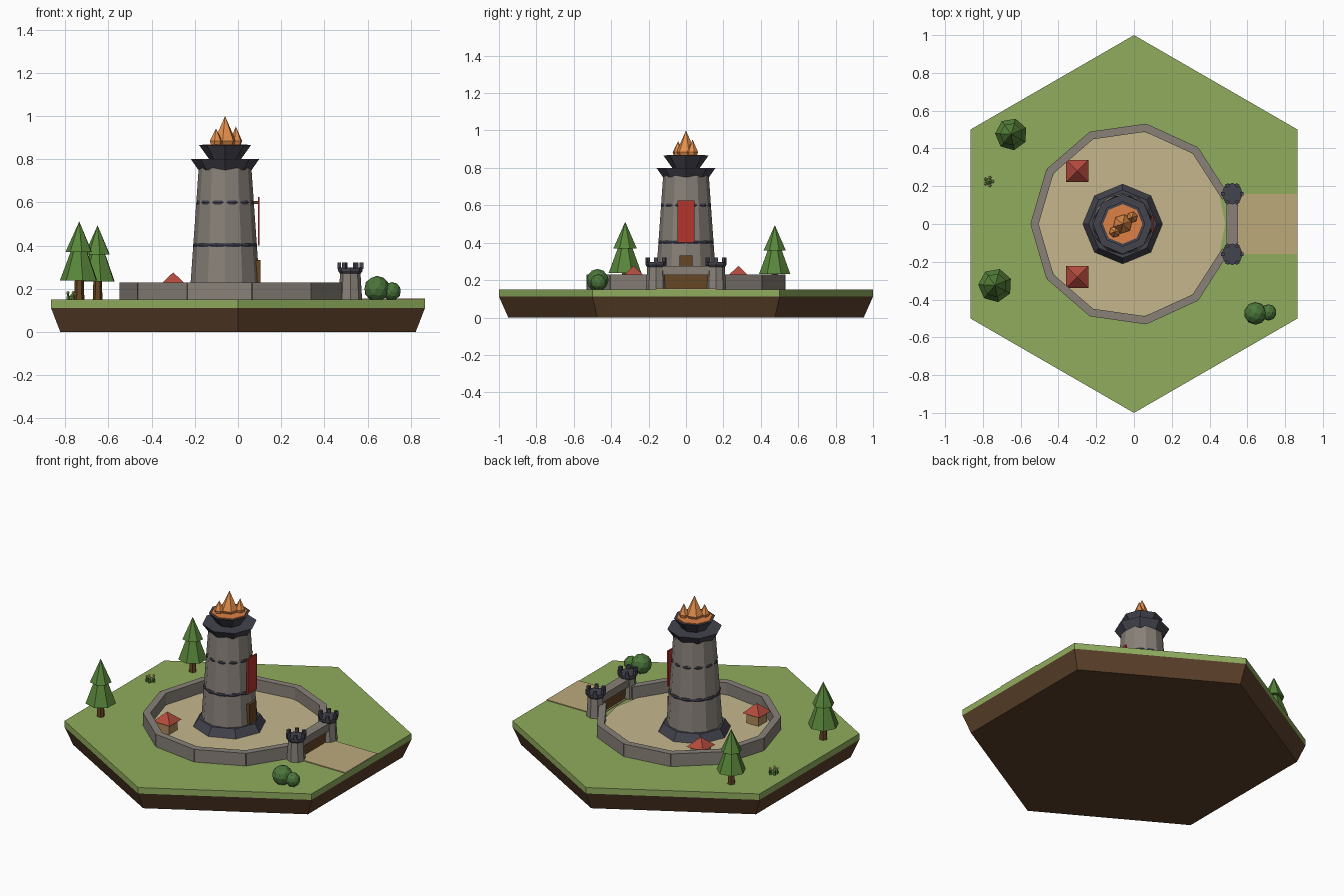
import bpy, bmesh, math, random
from mathutils import Vector

if "Cube" in bpy.data.objects:
    bpy.data.objects.remove(bpy.data.objects["Cube"])

random.seed(3)
MATS = {}

def mat(name, rgb):
    m = bpy.data.materials.new(name)
    m.diffuse_color = (*[c ** 2.2 for c in rgb], 1)
    m.use_nodes = True
    m.node_tree.nodes["Principled BSDF"].inputs["Base Color"].default_value = m.diffuse_color
    MATS[name] = m

for n, c in {
    "grass": (.56, .67, .37), "dirt": (.36, .26, .18), "sand": (.77, .71, .55),
    "path": (.73, .66, .48), "stone": (.53, .50, .47), "slate": (.27, .27, .31),
    "wood": (.40, .28, .16), "roof": (.70, .30, .25), "plaster": (.68, .54, .36),
    "cloth": (.70, .22, .19), "flame": (.90, .56, .30), "ember": (.87, .50, .28),
    "leaf": (.35, .52, .24), "bush": (.30, .46, .24), "petal": (.93, .83, .52),
}.items():
    mat(n, c)

def finish(bm, name, material):
    bmesh.ops.recalc_face_normals(bm, faces=bm.faces)
    me = bpy.data.meshes.new(name)
    bm.to_mesh(me)
    bm.free()
    ob = bpy.data.objects.new(name, me)
    me.materials.append(MATS[material])
    bpy.context.collection.objects.link(ob)
    return ob

def lathe(name, material, profile, sides, xy=(0, 0), turn=0.0):
    """Stack of polygon rings from (radius, z) points; radius 0 makes a tip."""
    bm = bmesh.new()
    rings = []
    for r, z in profile:
        count = sides if r > 0 else 1
        rings.append([bm.verts.new((xy[0] + r * math.cos(turn + math.tau * i / sides),
                                    xy[1] + r * math.sin(turn + math.tau * i / sides), z))
                      for i in range(count)])
    for a, b in zip(rings, rings[1:]):
        for i in range(sides):
            j = (i + 1) % sides
            quad = [a[i % len(a)], a[j % len(a)], b[j % len(b)], b[i % len(b)]]
            bm.faces.new(list(dict.fromkeys(quad)))
    for ring in (rings[0], rings[-1]):
        if len(ring) > 2:
            bm.faces.new(ring)
    return finish(bm, name, material)

def box(name, material, center, size, angle=0.0):
    bm = bmesh.new()
    bmesh.ops.create_cube(bm, size=1)
    bmesh.ops.scale(bm, vec=size, verts=bm.verts)
    ob = finish(bm, name, material)
    ob.location = center
    ob.rotation_euler.z = angle
    return ob

def ball(name, material, center, r, sub=2):
    bm = bmesh.new()
    bmesh.ops.create_icosphere(bm, subdivisions=sub, radius=r)
    ob = finish(bm, name, material)
    ob.location = center
    return ob

# Hexagonal ground tile
lathe("dirt_base", "dirt", [(.95, 0), (1, .112)], 6, turn=math.pi / 2)
lathe("grass_top", "grass", [(1, .112), (1, .15)], 6, turn=math.pi / 2)
lathe("courtyard", "sand", [(.495, .145), (.495, .156)], 16, (-.012, 0))
box("path", "path", (.68, 0, .15), (.37, .32, .01))

# Ring wall: ten straight sections, open at the gate
R, N = .515, 11
for k in range(1, N):
    a0, a1 = [math.tau * (k + d) / N for d in (-.5, .5)]
    p, q = [Vector((R * math.cos(a) - .012, R * math.sin(a), .189)) for a in (a0, a1)]
    d = q - p
    box(f"wall_section_{k}", "stone", (p + q) / 2, (d.length + .008, .042, .082),
        math.atan2(d.y, d.x))

# Gatehouse
box("gate_door", "wood", (.52, 0, .188), (.03, .23, .08))
box("gate_lintel", "stone", (.52, 0, .251), (.062, .25, .048))
for s in (-1, 1):
    c = (.52, .16 * s)
    lathe("gate_tower", "stone", [(.055, .145), (.047, .275)], 8, c)
    lathe("gate_tower_crown", "slate", [(.048, .27), (.057, .283), (.057, .298)], 8, c)
    for i in range(6):
        a = math.tau * i / 6
        box("gate_tower_merlon", "slate",
            (c[0] + .051 * math.cos(a), c[1] + .051 * math.sin(a), .307),
            (.018, .02, .03), a)

# Main beacon tower
T = (-.06, 0)
lathe("tower_foot", "slate", [(.215, .15), (.18, .205)], 8, T)
lathe("tower_body", "stone", [(.165, .15), (.122, .76)], 12, T)
for z, r in ((.403, .154), (.60, .1365)):
    lathe("tower_band", "slate", [(r - .003, z - .009), (r, z), (r - .003, z + .009)],
          12, T, math.pi / 12)
lathe("tower_crown", "slate", [(.123, .75), (.158, .80)], 8, T)
lathe("fire_bowl", "slate", [(.07, .795), (.12, .865)], 8, T)
lathe("embers", "ember", [(.105, .86), (.105, .869)], 8, T)
for x, y, r, top in ((-.06, 0, .052, 1.0), (-.102, -.042, .03, .942), (-.01, .035, .03, .952)):
    lathe("flame", "flame", [(r * .75, .86), (r, .885), (0, top)], 6, (x, y), .3)
box("tower_door", "wood", (.089, 0, .245), (.03, .07, .175))
box("banner", "cloth", (.096, 0, .513), (.008, .09, .225))
box("banner_bracket", "wood", (.075, 0, .60), (.04, .02, .015))

# Two huts
for s in (-1, 1):
    c = (-.30, .28 * s)
    box("hut_walls", "plaster", (c[0], c[1], .187), (.085, .085, .075))
    lathe("hut_roof", "roof", [(.083, .22), (0, .276)], 4, c, math.pi / 4)

# Pine trees
for x, y, k in ((-.735, -.325, 1), (-.65, .475, .95)):
    zs = lambda h: .15 + h * k
    lathe("tree_trunk", "wood", [(.024 * k, .145), (.02 * k, zs(.11))], 6, (x, y))
    lathe("tree_lower_foliage", "leaf", [(.09 * k, zs(.088)), (.035 * k, zs(.235))], 7, (x, y), .4)
    lathe("tree_upper_foliage", "leaf", [(.064 * k, zs(.22)), (0, zs(.362))], 7, (x, y), .4)

# Bushes
ball("bush_large", "bush", (.643, -.473, .2), .06)
ball("bush_small", "bush", (.712, -.468, .188), .043)

# Flower patch
for i in range(5):
    a = math.tau * i / 5
    r, h = .022, .172 + .014 * random.random()
    c = (-.77 + r * math.cos(a), .225 + r * math.sin(a))
    lathe("flower_stem", "leaf", [(.009, .148), (.004, h)], 5, c)
    ball("flower_head", "petal", (*c, h + .002), .008, 1)
ball("flower_leaves", "leaf", (-.77, .225, .156), .02, 1)
